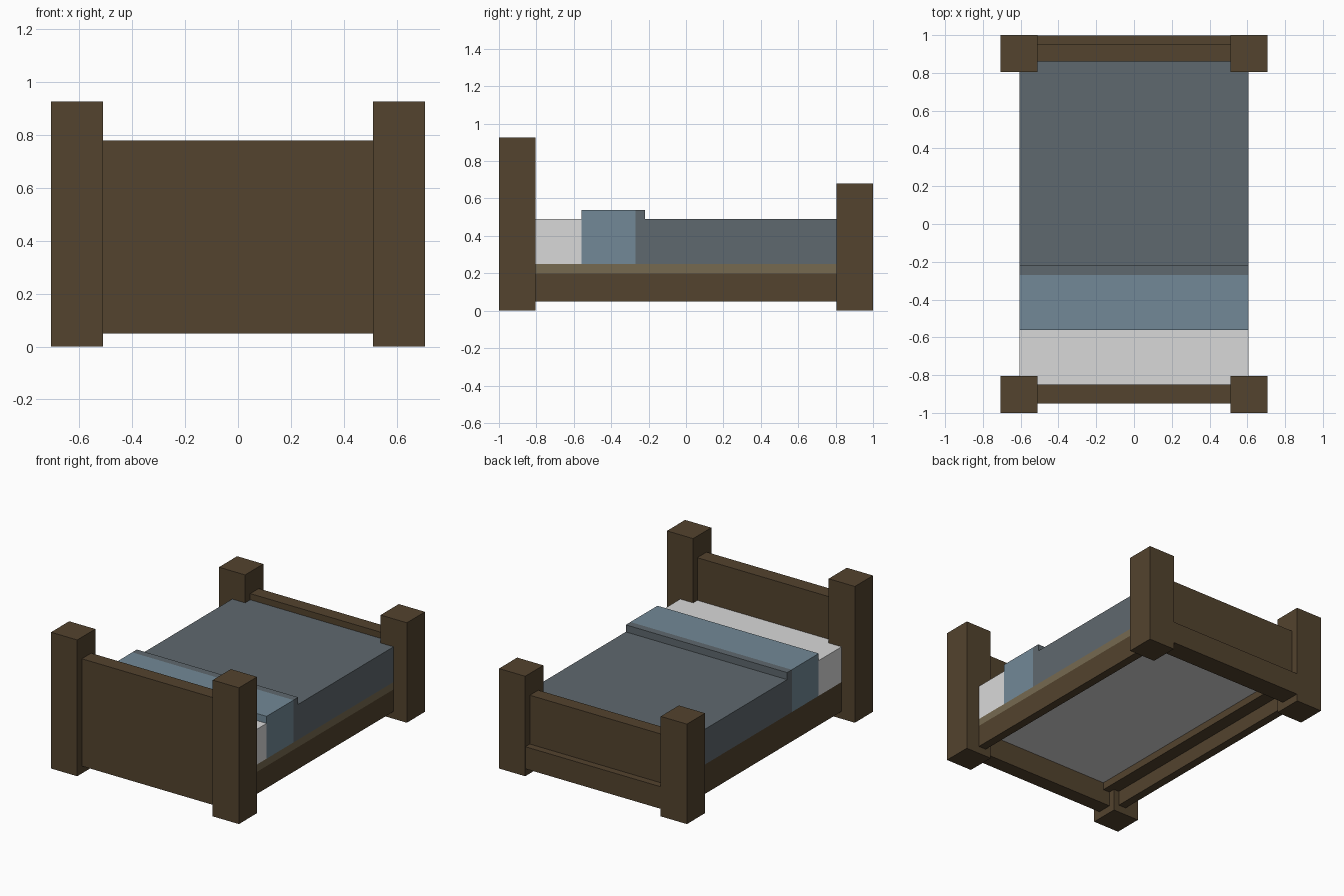
import bpy

cube = bpy.data.objects.get("Cube")
if cube:
    bpy.data.objects.remove(cube, do_unlink=True)


def linear(hex_code):
    """Turn a hex colour into linear RGBA."""
    out = []
    for i in (0, 2, 4):
        c = int(hex_code[i:i + 2], 16) / 255
        out.append(c / 12.92 if c < 0.04 else ((c + 0.055) / 1.055) ** 2.4)
    return (*out, 1)


def material(name, hex_code):
    mat = bpy.data.materials.new(name)
    mat.use_nodes = True
    mat.diffuse_color = linear(hex_code)
    mat.node_tree.nodes["Principled BSDF"].inputs["Base Color"].default_value = mat.diffuse_color
    return mat


def box(name, xs, ys, zs, mat, hidden=()):
    """Box spanning the given ranges, leaving out faces buried in other parts."""
    verts = [(x, y, z) for x in xs for y in ys for z in zs]
    faces = {"right": (0, 1, 3, 2), "left": (4, 6, 7, 5), "front": (0, 4, 5, 1),
             "back": (2, 3, 7, 6), "bottom": (0, 2, 6, 4), "top": (1, 5, 7, 3)}
    mesh = bpy.data.meshes.new(name)
    mesh.from_pydata(verts, [], [f for side, f in faces.items() if side not in hidden])
    mesh.materials.append(mat)
    obj = bpy.data.objects.new(name, mesh)
    bpy.context.collection.objects.link(obj)
    return obj


wood = material("dark wood", "53432e")
slat = material("tan wood", "766a50")
white = material("white sheet", "d9d9d9")
slate = material("slate blanket", "5f686e")
blue = material("blue fold", "728997")

INNER, OUTER = 0.51, 0.707   # post sides
SIDE = 0.607                 # half width of the bedding
span = (-INNER, INNER)
bed = (-SIDE, SIDE)
length = (-0.85, 0.86)       # between headboard and footboard
ends = ("front", "back")

# Posts, side rails and the cleats inside them, one set per side
for side, s in (("left", 1), ("right", -1)):
    post_x = sorted((s * INNER, s * OUTER))
    box(side + "_head_post", post_x, (-1, -0.805), (0, 0.927), wood)
    box(side + "_foot_post", post_x, (0.805, 1), (0, 0.68), wood)
    rail_x = sorted((s * 0.55, s * SIDE))
    box(side + "_rail", rail_x, length, (0.05, 0.20), wood, ends + ("top",))
    box(side + "_rail_cap", rail_x, length, (0.20, 0.25), slat if s > 0 else wood,
        ends + ("bottom",))
    box(side + "_cleat", sorted((s * 0.46, s * 0.55)), length, (0.15, 0.20), wood, ends)

# Headboard, footboard and the low ledge behind it
box("headboard", span, (-0.95, -0.85), (0.05, 0.78), wood)
box("footboard", span, (0.86, 0.95), (0.05, 0.532), wood)
box("foot_ledge", span, (0.95, 0.998), (0.05, 0.20), wood, ("front",))

# Mattress base resting on the cleats
box("mattress_base", (-0.55, 0.55), length, (0.20, 0.25), white, ends + ("top",))

# Sheet and covers
inside = ends + ("bottom",)
box("sheet", bed, (-0.85, -0.56), (0.25, 0.49), white, inside)
box("blanket_fold", bed, (-0.56, -0.27), (0.25, 0.538), blue, ("back", "bottom"))
box("blanket", bed, (-0.27, 0.86), (0.25, 0.49), slate, inside)
box("blanket_lip", bed, (-0.27, -0.22), (0.49, 0.538), slate, ("front", "bottom"))
